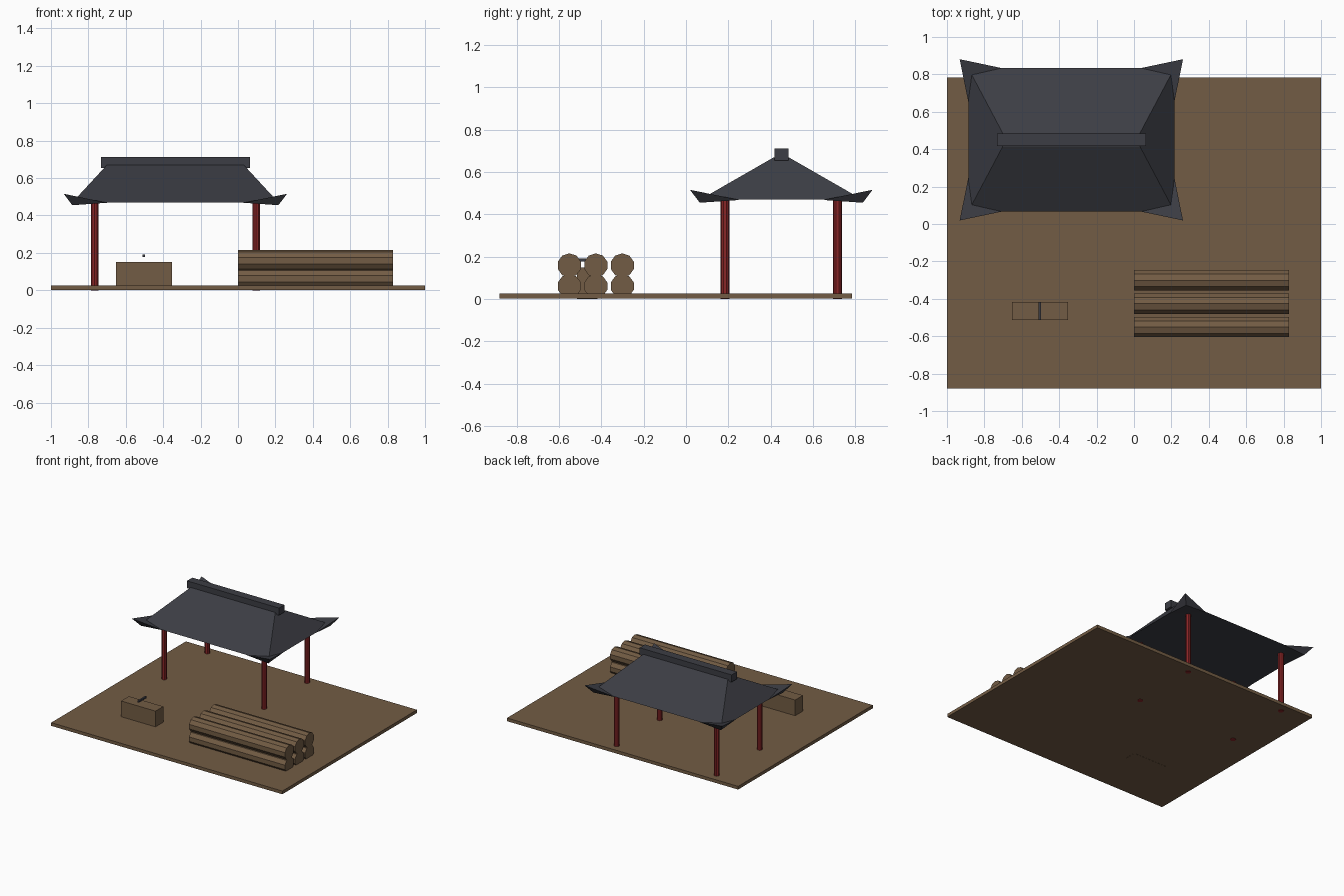
import bpy, bmesh, math
from mathutils import Matrix, Vector

if "Cube" in bpy.data.objects:
    bpy.data.objects.remove(bpy.data.objects["Cube"])


def material(name, rgb):
    m = bpy.data.materials.new(name)
    m.diffuse_color = (*rgb, 1)
    m.use_nodes = True
    m.node_tree.nodes["Principled BSDF"].inputs["Base Color"].default_value = m.diffuse_color
    return m


WOOD = material("brown_wood", (0.171, 0.107, 0.058))
TILE = material("dark_slate", (0.045, 0.047, 0.058))
RED = material("red_lacquer", (0.25, 0.019, 0.020))


def finish(name, bm, mat):
    bmesh.ops.recalc_face_normals(bm, faces=bm.faces[:])
    me = bpy.data.meshes.new(name)
    bm.to_mesh(me)
    bm.free()
    me.materials.append(mat)
    ob = bpy.data.objects.new(name, me)
    bpy.context.collection.objects.link(ob)
    return ob


def box(name, lo, hi, mat):
    bm = bmesh.new()
    lo, hi = Vector(lo), Vector(hi)
    bmesh.ops.create_cube(bm, size=1, matrix=Matrix.Translation((lo + hi) / 2)
                          @ Matrix.Diagonal((*(hi - lo), 1)))
    return finish(name, bm, mat)


def cylinder(name, centre, radius, length, sides, mat, rot=Matrix()):
    bm = bmesh.new()
    bmesh.ops.create_cone(bm, cap_ends=True, segments=sides, radius1=radius,
                          radius2=radius, depth=length,
                          matrix=Matrix.Translation(centre) @ rot)
    return finish(name, bm, mat)


def hull(name, points, mat):
    bm = bmesh.new()
    for p in points:
        bm.verts.new(p)
    bmesh.ops.convex_hull(bm, input=bm.verts[:])
    bmesh.ops.dissolve_limit(bm, angle_limit=0.01, verts=bm.verts[:], edges=bm.edges[:])
    return finish(name, bm, mat)


# Ground slab, chopping block and the dark rod hovering above it
box("ground_slab", (-1, -0.88, 0.002), (1, 0.784, 0.027), WOOD)
box("chopping_block", (-0.652, -0.514, 0.001), (-0.354, -0.418, 0.15), WOOD)
box("dark_rod", (-0.511, -0.514, 0.178), (-0.497, -0.418, 0.191), TILE)

# Stack of logs: three columns, two rows, ten-sided, lying along x
lie = Matrix.Rotation(math.pi / 2, 4, 'Y') @ Matrix.Rotation(math.pi / 2, 4, 'Z')
for row, z in enumerate((0.061, 0.159)):
    for col in range(3):
        cylinder(f"log_{row}_{col}", (0.415, -0.551 + 0.125 * col, z),
                 0.057, 0.83, 10, WOOD, lie)

# Pavilion centre
CX, CY = -0.335, 0.45
SIGNS = [(sx, sy) for sx in (-1, 1) for sy in (-1, 1)]

# Four posts
for i, (sx, sy) in enumerate(SIGNS):
    cylinder(f"post_{i}", (CX + sx * 0.432, CY + sy * 0.266, 0.236),
             0.021, 0.472, 10, RED)

# Hipped roof body and ridge beam
hull("roof", [(CX + sx * hx, CY + sy * hy, z) for sx, sy in SIGNS
              for hx, hy, z in ((0.551, 0.383, 0.47), (0.367, 0.036, 0.669))], TILE)
box("ridge_beam", (CX - 0.398, CY - 0.033, 0.655), (CX + 0.398, CY + 0.033, 0.712), TILE)

# Upturned eave corners: tip, two wings along the eaves, lower point
for i, (sx, sy) in enumerate(SIGNS):
    corner = [(0.597, 0.431, 0.516), (0.365, 0.382, 0.468),
              (0.550, 0.198, 0.468), (0.551, 0.385, 0.455)]
    hull(f"eave_corner_{i}", [(CX + sx * x, CY + sy * y, z) for x, y, z in corner], TILE)
